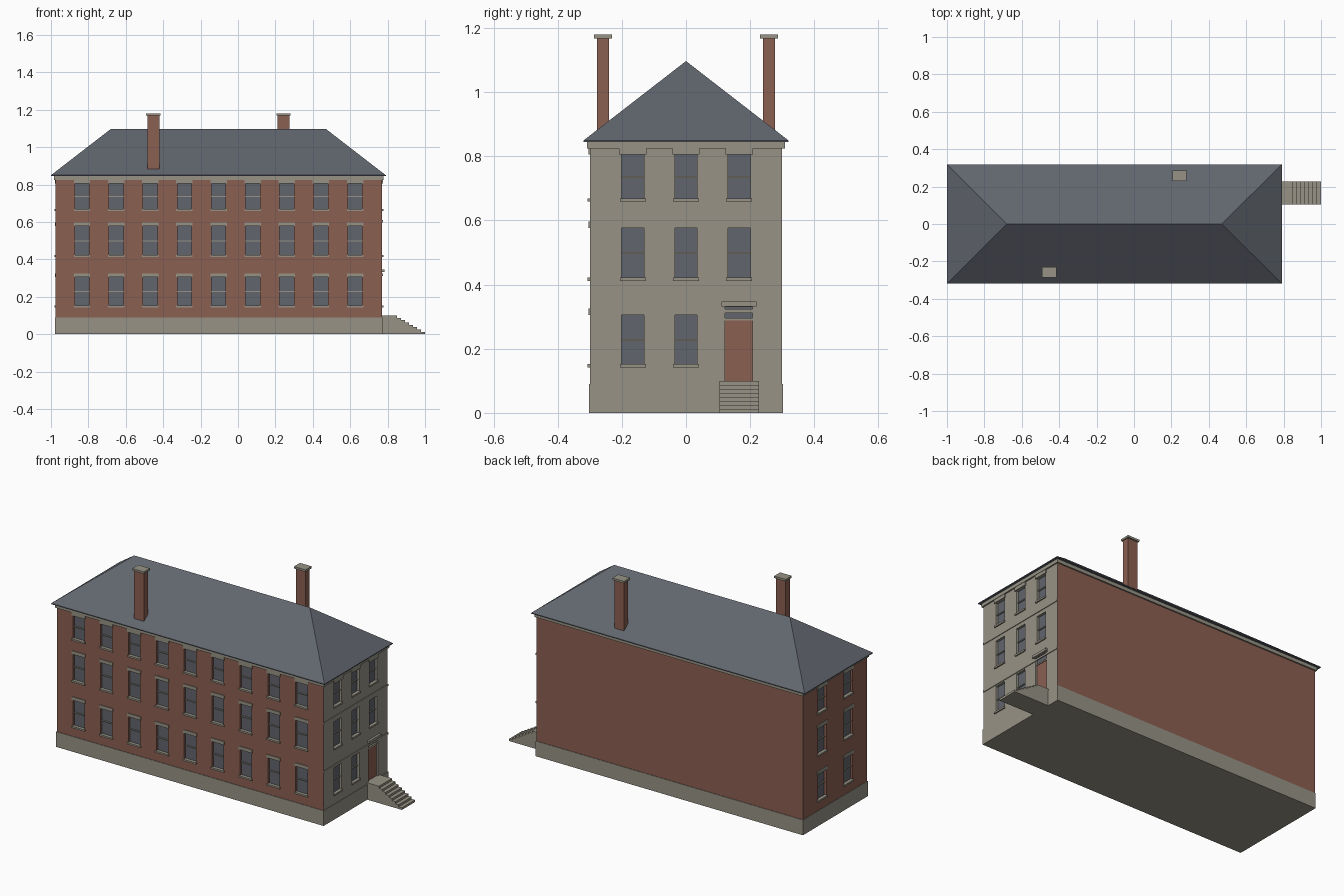
import bpy
import bmesh
from mathutils import Vector

if "Cube" in bpy.data.objects:
    bpy.data.objects.remove(bpy.data.objects["Cube"])


def material(name, rgb):
    m = bpy.data.materials.new(name)
    m.use_nodes = True
    m.diffuse_color = (*rgb, 1)
    m.node_tree.nodes["Principled BSDF"].inputs["Base Color"].default_value = (*rgb, 1)
    return m


BRICK = material("brick_red", (0.26, 0.115, 0.083))
STONE = material("pale_stone", (0.31, 0.29, 0.235))
SLATE = material("slate_grey", (0.12, 0.131, 0.155))

X0, X1, Y0, Y1 = -0.975, 0.77, -0.3, 0.3
EAVE = 0.845
UP = Vector((0, 0, 1))


def finish(name, bm, *mats):
    mesh = bpy.data.meshes.new(name)
    bm.to_mesh(mesh)
    bm.free()
    for m in mats:
        mesh.materials.append(m)
    obj = bpy.data.objects.new(name, mesh)
    bpy.context.collection.objects.link(obj)
    return obj


def boxes(name, spans, mat):
    """One object made of boxes, each given by two opposite corners."""
    bm = bmesh.new()
    for a, b in spans:
        a, b = Vector(a), Vector(b)
        cube = bmesh.ops.create_cube(bm, size=1)
        for v in cube["verts"]:
            v.co = (a + b) / 2 + Vector(v.co[i] * abs(b[i] - a[i]) for i in range(3))
    return finish(name, bm, mat)


class Wall:
    """A flat wall with recessed openings; u runs along it, d goes inward."""

    def __init__(self, name, normal, offset, u0, u1, mat, openings=()):
        self.name, self.n, self.offset = name, Vector(normal), offset
        self.u = UP.cross(self.n)
        self.openings = openings
        bm = bmesh.new()

        def quad(pts, index=0):
            f = bm.faces.new([bm.verts.new(self.point(*p)) for p in pts])
            f.material_index = index

        us = sorted({u0, u1, *(e for o in openings for e in o[:2])})
        zs = sorted({0, EAVE, *(e for o in openings for e in o[2:])})
        for a, b in zip(us, us[1:]):
            for c, d in zip(zs, zs[1:]):
                mu, mz = (a + b) / 2, (c + d) / 2
                if not any(o[0] < mu < o[1] and o[2] < mz < o[3] for o in openings):
                    quad([(a, c, 0), (b, c, 0), (b, d, 0), (a, d, 0)])
        # reveals and glass
        depth = 0.014
        for a, b, c, d in openings:
            rim = [(a, c), (b, c), (b, d), (a, d)]
            for p, q in zip(rim, rim[1:] + rim[:1]):
                quad([(*p, 0), (*q, 0), (*q, depth), (*p, depth)])
            quad([(*p, depth) for p in rim], 1)
        bmesh.ops.remove_doubles(bm, verts=bm.verts, dist=1e-5)
        finish(name, bm, mat, SLATE)

    def point(self, u, z, d):
        return self.n * (self.offset - d) + self.u * u + UP * z

    def trim(self, part, spans, mat=STONE):
        """Boxes on the wall from (u0, u1, z0, z1, d0, d1)."""
        boxes(self.name + "_" + part,
              [(self.point(a, c, e), self.point(b, d, f)) for a, b, c, d, e, f in spans], mat)

    def dress(self, windows, lintels):
        self.trim("sills", [(a - .006, b + .006, c - .008, c + .002, -.007, .012)
                            for a, b, c, d in windows])
        self.trim("sash_rails", [(a, b, (c + d) / 2 - .003, (c + d) / 2 + .003, .008, .014)
                                 for a, b, c, d in windows])
        if lintels:
            self.trim("lintels", [(a - .006, b + .006, d, d + .02, -.004, .01)
                                  for a, b, c, d in windows])


ROWS = [(0.15, 0.305), (0.42, 0.577), (0.667, 0.805)]


def windows(centres, width):
    return [(u - width / 2, u + width / 2, c, d) for u in centres for c, d in ROWS]


# brick walls
front_windows = windows([-0.834 + 0.1825 * i for i in range(9)], 0.076)
front = Wall("front_wall", (0, -1, 0), -Y0, X0, X1, BRICK, front_windows)
front.dress(front_windows, True)

left_windows = windows([-0.12, 0.125], 0.08)
side = Wall("brick_end_wall", (-1, 0, 0), -X0, -Y1, -Y0, BRICK, left_windows)
side.dress(left_windows, True)

Wall("back_wall", (0, 1, 0), Y1, -X1, -X0, BRICK)

# stone entrance wall: the door takes the place of one ground floor window
end_windows = windows([-0.166, 0, 0.166], 0.069)
del end_windows[6]
DOOR = (0.122, 0.208, 0.1, 0.33)
entrance = Wall("entrance_wall", (1, 0, 0), X1, Y0, Y1, STONE, end_windows + [DOOR])
entrance.dress(end_windows, False)
entrance.trim("top_lintels", [(a - .008, b + .008, d, d + .02, -.006, 0)
                              for a, b, c, d in end_windows if d > 0.8])
entrance.trim("bands", [(Y0, Y1, z, z + .012, -.004, 0) for z in (0.312, 0.598)])
entrance.trim("door", [(DOOR[0], DOOR[1], 0.1, 0.29, .008, .014)], BRICK)
entrance.trim("transom_bar", [(DOOR[0], DOOR[1], 0.288, 0.296, .004, .014)])
entrance.trim("door_hood", [(0.11, 0.22, 0.332, 0.347, -.014, .005)])

# plinth and cornice
e = 0.003
boxes("plinth", [((X0 - e, Y0 - e, 0), (X1 + e, Y1 + e, 0.09))], STONE)
e = 0.008
boxes("cornice", [((X0 - e, Y0 - e, 0.825), (X1 + e, Y1 + e, EAVE + .002))], STONE)

# hipped roof with a thin eave edge
bm = bmesh.new()
RX0, RX1, RY = -1.0, 0.79, 0.319
corners = [(RX0, -RY), (RX1, -RY), (RX1, RY), (RX0, RY)]
low = [bm.verts.new((x, y, EAVE)) for x, y in corners]
rim = [bm.verts.new((x, y, EAVE + .005)) for x, y in corners]
west, east = bm.verts.new((-0.68, 0, 1.097)), bm.verts.new((0.47, 0, 1.097))
bm.faces.new(low[::-1])
for i in range(4):
    j = (i + 1) % 4
    bm.faces.new((low[i], low[j], rim[j], rim[i]))
bm.faces.new((rim[0], rim[1], east, west))
bm.faces.new((rim[1], rim[2], east))
bm.faces.new((rim[2], rim[3], west, east))
bm.faces.new((rim[3], rim[0], west))
finish("roof", bm, SLATE)

# chimneys
for name, x, y in (("front_chimney", -0.453, -0.259), ("back_chimney", 0.243, 0.259)):
    boxes(name, [((x - .032, y - .019, 0.86), (x + .032, y + .019, 1.17))], BRICK)
    boxes(name + "_cap", [((x - .038, y - .028, 1.168), (x + .038, y + .028, 1.18))], STONE)

# entrance steps: a stepped profile extruded sideways
steps, tread, rise = 7, 0.15 / 7, 0.1 / 8
profile = [(X1 - .005, 0), (X1 - .005, 0.1)]
for i in range(steps + 1):
    x = 0.85 + tread * i
    profile += [(x, 0.1 - rise * i), (x, 0.1 - rise * (i + 1))]
bm = bmesh.new()
face = bm.faces.new([bm.verts.new((x, 0.105, z)) for x, z in profile])
grown = bmesh.ops.extrude_face_region(bm, geom=[face])
bmesh.ops.translate(bm, vec=(0, 0.122, 0),
                    verts=[v for v in grown["geom"] if isinstance(v, bmesh.types.BMVert)])
bmesh.ops.recalc_face_normals(bm, faces=bm.faces)
finish("entrance_steps", bm, STONE)
